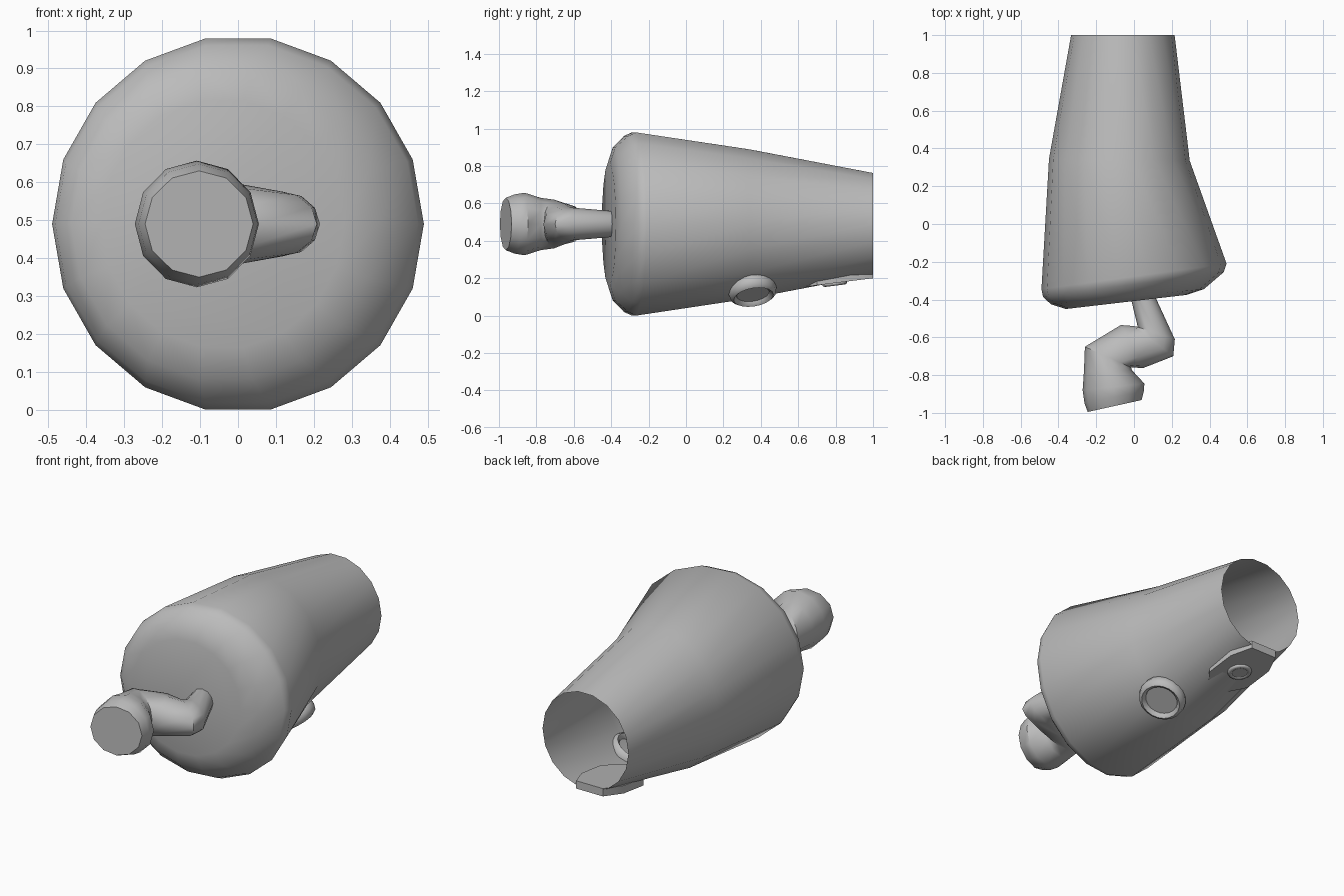
import bpy, bmesh
from math import sin, cos, pi, radians
from mathutils import Vector, Matrix

cube = bpy.data.objects.get("Cube")
if cube:
    bpy.data.objects.remove(cube, do_unlink=True)

AXIS_Z = 0.49

grey = bpy.data.materials.new("plain grey")
grey.use_nodes = True
grey.diffuse_color = (0.5, 0.5, 0.5, 1)
grey.node_tree.nodes["Principled BSDF"].inputs["Base Color"].default_value = grey.diffuse_color


def finish(name, bm, matrix=None, angle=42):
    bmesh.ops.recalc_face_normals(bm, faces=bm.faces)
    mesh = bpy.data.meshes.new(name)
    bm.to_mesh(mesh)
    bm.free()
    if matrix:
        mesh.transform(matrix)
    mesh.materials.append(grey)
    obj = bpy.data.objects.new(name, mesh)
    bpy.context.collection.objects.link(obj)
    bpy.ops.object.select_all(action='DESELECT')
    obj.select_set(True)
    bpy.context.view_layer.objects.active = obj
    bpy.ops.object.shade_smooth_by_angle(angle=radians(angle))
    return obj


def loft(name, sections, sides):
    """Skin tilted rings: each is (left x, left y, right x, right y, half height)."""
    bm = bmesh.new()
    rings = []
    for lx, ly, rx, ry, h in sections:
        mid = Vector(((lx + rx) / 2, (ly + ry) / 2, AXIS_Z))
        half = Vector(((rx - lx) / 2, (ry - ly) / 2, 0))
        turns = [2 * pi * i / sides for i in range(sides)]
        rings.append([bm.verts.new(mid + half * cos(a) + Vector((0, 0, h * sin(a)))) for a in turns])
    for a, b in zip(rings, rings[1:]):
        for i in range(sides):
            j = (i + 1) % sides
            bm.faces.new((a[i], a[j], b[j], b[i]))
    bm.faces.new(rings[0])
    return finish(name, bm)


# Tapered body, closed at the front and open at the back
loft("body", [
    (-0.36, -0.45, 0.28, -0.375, 0.33),
    (-0.44, -0.425, 0.37, -0.345, 0.415),
    (-0.482, -0.385, 0.475, -0.255, 0.478),
    (-0.49, -0.345, 0.49, -0.21, 0.497),
    (-0.45, 0.345, 0.295, 0.335, 0.405),
    (-0.333, 1.0, 0.215, 1.0, 0.277),
], 18)

# Crooked spout, swelling towards its blunt tip
loft("spout", [
    (-0.245, -0.995, 0.04, -0.932, 0.14),
    (-0.262, -0.95, 0.052, -0.885, 0.158),
    (-0.272, -0.88, 0.055, -0.845, 0.167),
    (-0.265, -0.78, -0.01, -0.775, 0.14),
    (-0.26, -0.65, -0.015, -0.76, 0.13),
    (-0.07, -0.535, 0.05, -0.762, 0.108),
    (-0.005, -0.54, 0.208, -0.70, 0.088),
    (0.02, -0.545, 0.216, -0.61, 0.085),
    (-0.02, -0.38, 0.11, -0.38, 0.068),
], 12)


def facing(centre, normal):
    turn = Vector(normal).to_track_quat('Z', 'Y').to_matrix().to_4x4()
    return Matrix.Translation(centre) @ turn


def eyelet(name, centre, normal, major, minor, depth, lift):
    """Rounded rim with a flat disc set inside it."""
    bm = bmesh.new()
    around, tube = 20, 8
    grid = []
    for i in range(around):
        a = 2 * pi * i / around
        row = []
        for k in range(tube):
            b = 2 * pi * k / tube
            r = major + minor * cos(b)
            row.append(bm.verts.new((r * cos(a), r * sin(a), depth * sin(b))))
        grid.append(row)
    for i in range(around):
        n = grid[(i + 1) % around]
        for k in range(tube):
            m = (k + 1) % tube
            bm.faces.new((grid[i][k], n[k], n[m], grid[i][m]))
    place = facing(centre, normal)
    finish(name + "_rim", bm, place, 60)
    disc = bmesh.new()
    bmesh.ops.create_cone(disc, cap_ends=True, segments=around, radius1=major,
                          radius2=major, depth=0.01)
    finish(name + "_disc", disc, place @ Matrix.Translation((0, 0, lift)))


eyelet("side_eyelet", (0.095, 0.355, 0.135), (0.45, 0.15, -0.87), 0.107, 0.023, 0.042, 0.015)
eyelet("plate_eyelet", (-0.085, 0.795, 0.172), (0, 0.125, -1), 0.053, 0.014, 0.012, 0.003)

# Eight-sided plate under the open end, sloping with the body
outline = [(0.06, 0.6), (0.135, 0.7), (0.135, 0.88), (0.085, 1.0)]
outline += [(-x, y) for x, y in reversed(outline)]
bm = bmesh.new()
low, high = [[bm.verts.new((x - 0.085, y, 0.2 - 0.125 * (1 - y) + lift)) for x, y in outline]
             for lift in (0, 0.045)]
bm.faces.new(low)
bm.faces.new(high)
for i in range(len(outline)):
    j = (i + 1) % len(outline)
    bm.faces.new((low[i], low[j], high[j], high[i]))
finish("underside_plate", bm, angle=30)
